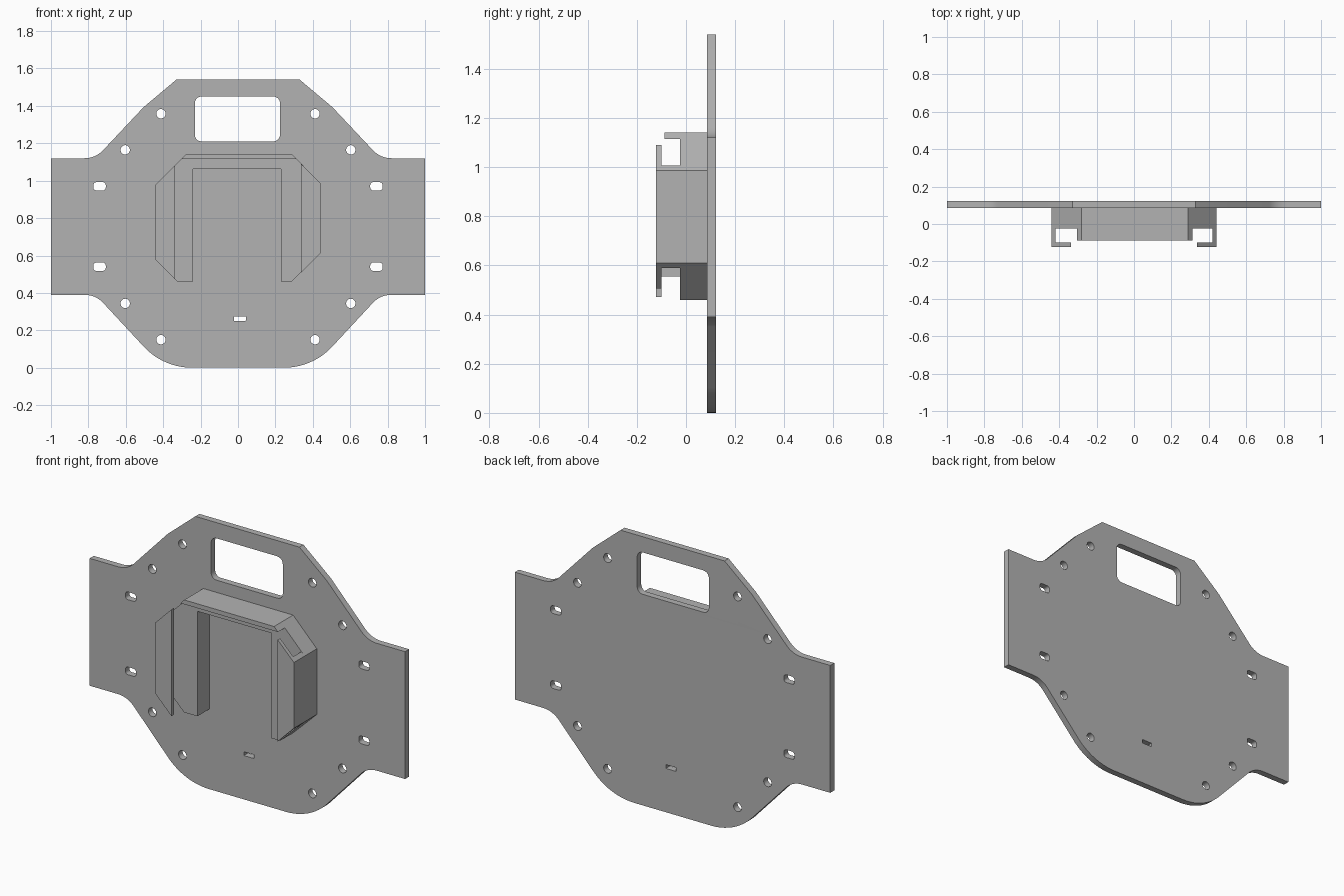
import bpy
import bmesh
from math import cos, sin, pi, radians
from mathutils import Matrix

cube = bpy.data.objects.get("Cube")
if cube:
    bpy.data.objects.remove(cube)

# Single grey material
GREY = (0.45, 0.45, 0.45, 1.0)
grey = bpy.data.materials.new("plain_grey")
grey.use_nodes = True
grey.diffuse_color = GREY
grey.node_tree.nodes["Principled BSDF"].inputs["Base Color"].default_value = GREY


def arc(cx, cz, r, a0, a1, steps=8):
    """Points on an arc, angles in degrees."""
    return [(cx + r * cos(radians(a0 + (a1 - a0) * i / steps)),
             cz + r * sin(radians(a0 + (a1 - a0) * i / steps)))
            for i in range(steps + 1)]


def rounded(cx, cz, w, h, r):
    """Rounded rectangle loop."""
    pts = []
    for k, (sx, sz) in enumerate([(1, 1), (-1, 1), (-1, -1), (1, -1)]):
        pts += arc(cx + sx * (w / 2 - r), cz + sz * (h / 2 - r), r, 90 * k, 90 * k + 90, 5)
    return pts


def slab(name, loops, y0, y1):
    """Extrude x-z loops (outline first, then holes) between two depths."""
    curve = bpy.data.curves.new(name, "CURVE")
    curve.dimensions = "2D"
    curve.fill_mode = "BOTH"
    curve.extrude = (y1 - y0) / 2
    for loop in loops:
        spline = curve.splines.new("POLY")
        spline.points.add(len(loop) - 1)
        for point, (x, z) in zip(spline.points, loop):
            point.co = (x, z, 0, 1)
        spline.use_cyclic_u = True
    temp = bpy.data.objects.new(name + "_profile", curve)
    bpy.context.collection.objects.link(temp)
    bpy.context.view_layer.update()
    graph = bpy.context.evaluated_depsgraph_get()
    mesh = bpy.data.meshes.new_from_object(temp.evaluated_get(graph))
    bpy.data.objects.remove(temp)
    bpy.data.curves.remove(curve)
    mesh.transform(Matrix.Translation((0, (y0 + y1) / 2, 0)) @ Matrix.Rotation(pi / 2, 4, "X"))
    bm = bmesh.new()
    bm.from_mesh(mesh)
    bmesh.ops.remove_doubles(bm, verts=bm.verts, dist=0.0002)
    bmesh.ops.recalc_face_normals(bm, faces=bm.faces)
    for face in bm.faces:
        face.smooth = False
    bm.to_mesh(mesh)
    bm.free()
    mesh.name = name
    mesh.materials.clear()
    mesh.materials.append(grey)
    obj = bpy.data.objects.new(name, mesh)
    bpy.context.collection.objects.link(obj)
    return obj


# Plate outline: right half from bottom to top, mirrored for the left half
BACK, FACE = 0.122, 0.085
half = arc(0.245, 0.354, 0.354, -90, -45, 10)
half += arc(0.82, 0.255, 0.135, 135, 90, 6)
half += [(1, 0.39), (1, 1.12)]
half += arc(0.82, 1.255, 0.135, -90, -135, 6)
half += [(0.505, 1.393), (0.33, 1.54)]
outline = half + [(-x, z) for x, z in reversed(half)]

# Plate openings: handle window, cable slot, strap slots, screw holes
openings = [rounded(-0.003, 1.33, 0.455, 0.24, 0.035),
            rounded(0.01, 0.262, 0.065, 0.022, 0.002)]
for side in (-1, 1):
    for z in (0.54, 0.97):
        openings.append(rounded(side * 0.74, z, 0.066, 0.044, 0.015))
    for x, z in [(0.412, 0.15), (0.603, 0.344), (0.603, 1.165), (0.412, 1.358)]:
        openings.append(arc(side * x, z, 0.025, 0, 345, 23))
plate = slab("base_plate", [outline] + openings, FACE, BACK)

# Holder block: chamfered arch behind the channel
MID, LIP, FRONT = -0.025, -0.1, -0.122
slab("holder_arch", [[
    (-0.44, 0.98), (-0.28, 1.14), (0.29, 1.14), (0.44, 0.987),
    (0.44, 0.61), (0.285, 0.46), (0.23, 0.46), (0.23, 1.062),
    (-0.24, 1.062), (-0.24, 0.46), (-0.325, 0.46), (-0.44, 0.575)]], MID, FACE)

# Top wall standing forward from the arch
slab("holder_top_wall", [[
    (-0.305, 1.115), (-0.28, 1.14), (0.29, 1.14), (0.314, 1.115)]], -0.087, MID)

# Side walls and inward lips, cut along the arch chamfers
for name, side, low, high in [("right", -1, 0.575, 0.98), ("left", 1, 0.61, 0.987)]:
    for part, inner, y0, y1 in [("side_wall", 0.42, LIP, MID), ("lip", 0.337, FRONT, LIP)]:
        drop = 0.44 - inner
        slab(f"{name}_{part}", [[
            (side * 0.44, low), (side * 0.44, high),
            (side * inner, high + drop), (side * inner, low - drop)]], y0, y1)

# Smooth the curved rims while keeping edges sharp
bpy.ops.object.select_all(action="DESELECT")
plate.select_set(True)
bpy.context.view_layer.objects.active = plate
bpy.ops.object.shade_smooth_by_angle(angle=radians(25))
